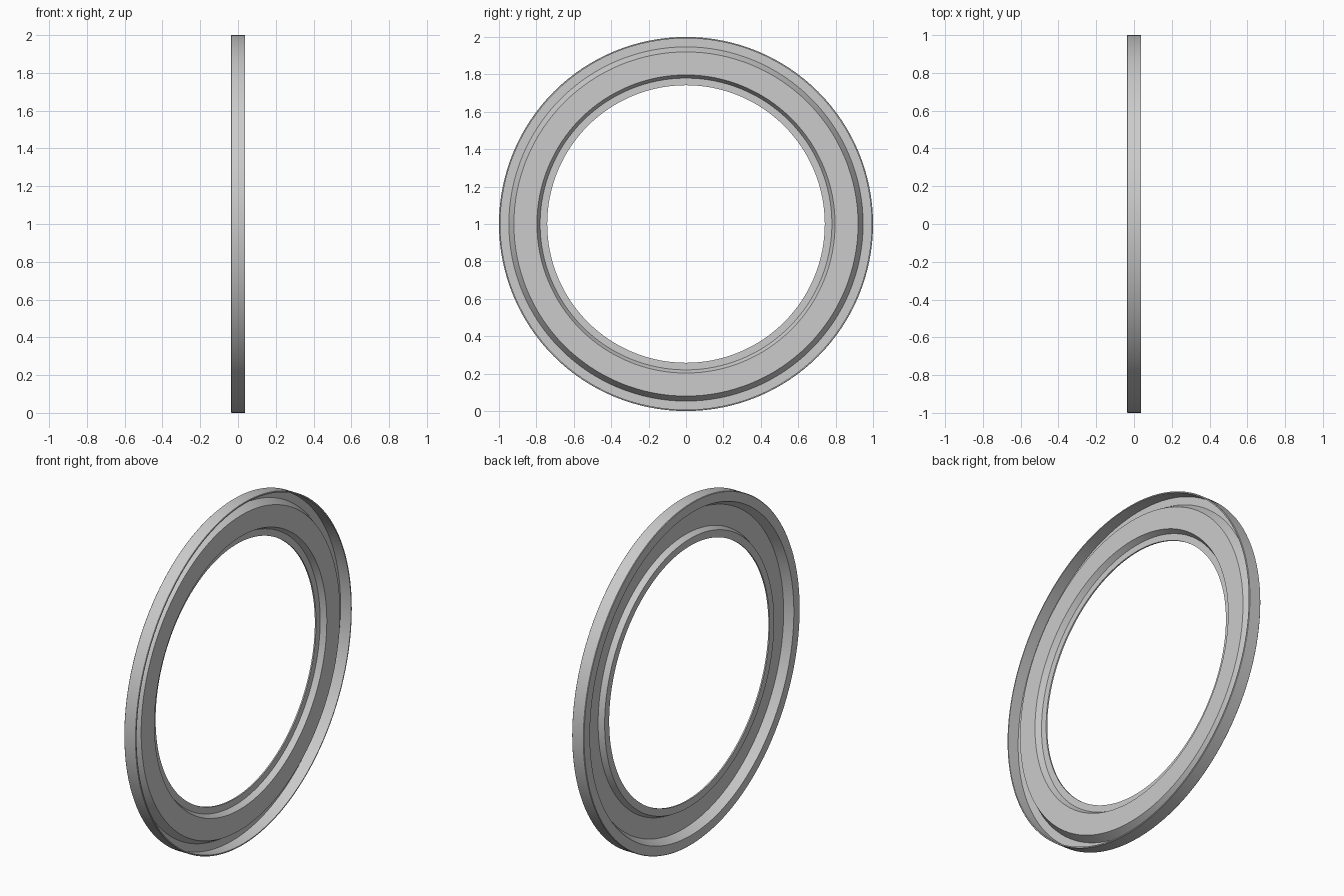
import bpy
import bmesh
import math
from mathutils import Matrix, Vector

cube = bpy.data.objects.get("Cube")
if cube:
    bpy.data.objects.remove(cube, do_unlink=True)

SEGMENTS = 128
HALF = 0.038       # half the ring's width
SHEET = 0.008      # sheet thickness
WEB = 0.017        # outer face of the raised web
LIP = -0.014       # outer face of the inner lip

# Plain grey metal
metal = bpy.data.materials.new("grey_metal")
metal.use_nodes = True
grey = (0.6, 0.6, 0.6, 1)
metal.diffuse_color = grey
metal.node_tree.nodes["Principled BSDF"].inputs["Base Color"].default_value = grey


def lathe(name, profile):
    """Revolve a closed (x, radius) section around the x axis."""
    bm = bmesh.new()
    rings = []
    for i in range(SEGMENTS):
        turn = Matrix.Rotation(math.tau * i / SEGMENTS, 3, "X")
        rings.append([bm.verts.new(turn @ Vector((x, 0, r))) for x, r in profile])
    for i, ring in enumerate(rings):
        after = rings[(i + 1) % SEGMENTS]
        for j in range(len(profile)):
            k = (j + 1) % len(profile)
            bm.faces.new((ring[j], ring[k], after[k], after[j]))
    bmesh.ops.recalc_face_normals(bm, faces=bm.faces)
    mesh = bpy.data.meshes.new(name)
    bm.to_mesh(mesh)
    bm.free()
    mesh.materials.append(metal)
    obj = bpy.data.objects.new(name, mesh)
    bpy.context.collection.objects.link(obj)
    obj.location.z = 1
    return obj


# Pressed section: lip, raised web, sunken rim floor and outer flange
outer_side = [(LIP, 0.742), (LIP, 0.78), (WEB, 0.797), (WEB, 0.92),
              (SHEET - HALF, 0.947), (SHEET - HALF, 0.992), (HALF, 0.992)]
flange = [(HALF, 0.998), (HALF - 0.002, 1), (0.003 - HALF, 1), (-HALF, 0.997)]
inner_side = [(-HALF, 0.943), (WEB - SHEET, 0.916), (WEB - SHEET, 0.8),
              (LIP - SHEET, 0.784), (LIP - SHEET, 0.742)]
ring = lathe("pressed_ring", outer_side + flange + inner_side)

# Smooth around the ring, sharp at the folds
bpy.ops.object.select_all(action="DESELECT")
ring.select_set(True)
bpy.context.view_layer.objects.active = ring
bpy.ops.object.shade_smooth_by_angle(angle=math.radians(30))
